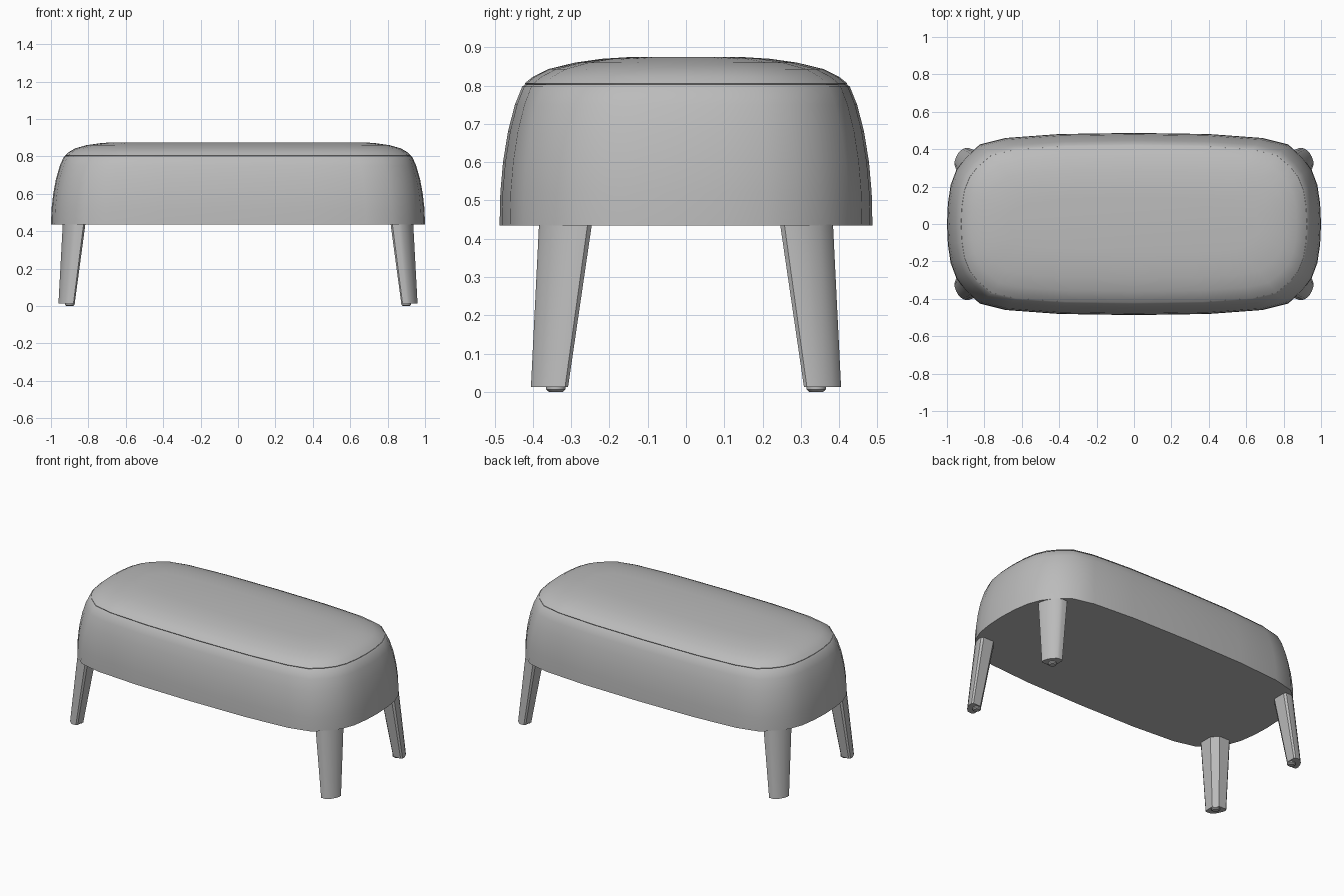
import bpy, bmesh, math

cube = bpy.data.objects.get("Cube")
if cube:
    bpy.data.objects.remove(cube, do_unlink=True)

fabric = bpy.data.materials.new("plain_grey")
fabric.use_nodes = True
GREY = (0.5, 0.5, 0.5, 1.0)
fabric.diffuse_color = GREY
fabric.node_tree.nodes["Principled BSDF"].inputs["Base Color"].default_value = GREY


def loft(name, rings, angle=35):
    """Skin a stack of equal-length point rings and cap both ends."""
    bm = bmesh.new()
    loops = [[bm.verts.new(p) for p in ring] for ring in rings]
    for a, b in zip(loops, loops[1:]):
        for i in range(len(a)):
            j = (i + 1) % len(a)
            bm.faces.new((a[i], a[j], b[j], b[i]))
    bm.faces.new(loops[0][::-1])
    bm.faces.new(loops[-1])
    bmesh.ops.recalc_face_normals(bm, faces=bm.faces)
    mesh = bpy.data.meshes.new(name)
    bm.to_mesh(mesh)
    bm.free()
    mesh.materials.append(fabric)
    obj = bpy.data.objects.new(name, mesh)
    bpy.context.collection.objects.link(obj)
    bpy.ops.object.select_all(action="DESELECT")
    obj.select_set(True)
    bpy.context.view_layer.objects.active = obj
    bpy.ops.object.shade_smooth_by_angle(angle=math.radians(angle))
    return obj


# Quarter outline of the seat, mirrored into a full unit outline
quarter = [(1, 0), (0.995, 0.11), (0.98, 0.21), (0.95, 0.29), (0.905, 0.352),
           (0.825, 0.425), (0.685, 0.46), (0.4, 0.481), (0, 0.487)]
half = quarter + [(-x, y) for x, y in quarter[-2::-1]]
full = half + [(x, -y) for x, y in half[-2:0:-1]]
outline = [(x, y / 0.487) for x, y in full]


def seat_rings(profile):
    return [[(x * hx, y * hy, z) for x, y in outline] for hx, hy, z in profile]


# Upholstered body: half width, half depth, height
loft("seat_body", seat_rings([
    (1.0, 0.487, 0.435), (0.997, 0.485, 0.52), (0.988, 0.478, 0.60),
    (0.973, 0.465, 0.68), (0.953, 0.447, 0.75), (0.932, 0.428, 0.797),
    (0.925, 0.421, 0.803), (0.914, 0.411, 0.798)]), 50)

# Domed top cushion, tucked into the seam
loft("top_cushion", seat_rings([
    (0.912, 0.409, 0.79), (0.924, 0.421, 0.806), (0.905, 0.40, 0.823),
    (0.87, 0.36, 0.843), (0.81, 0.29, 0.86), (0.74, 0.22, 0.870),
    (0.68, 0.14, 0.875)]), 50)

# Leg section: rounded outer face and chamfered inner corner, in a unit box
section = [(0.3, 0), (0.9, 0), (1, 0.08), (1, 0.25), (0.9, 0.52), (0.75, 0.75),
           (0.5, 0.96), (0.35, 1), (0.08, 1), (0, 0.9), (0, 0.3)]


def leg_ring(x0, x1, y0, y1, z, sx, sy):
    return [(sx * (x0 + u * (x1 - x0)), sy * (y0 + v * (y1 - y0)), z) for u, v in section]


def foot_ring(radius, z, sx, sy):
    turns = [2 * math.pi * i / 16 for i in range(16)]
    return [(sx * 0.9 + radius * math.cos(t), sy * 0.34 + radius * math.sin(t), z) for t in turns]


for side, sx in (("left", 1), ("right", -1)):
    for end, sy in (("front", -1), ("back", 1)):
        loft(f"{end}_{side}_leg", [
            leg_ring(0.873, 0.96, 0.308, 0.405, 0.013, sx, sy),
            leg_ring(0.816, 0.937, 0.246, 0.384, 0.437, sx, sy)])
        loft(f"{end}_{side}_foot_pad", [
            foot_ring(0.018, 0, sx, sy), foot_ring(0.025, 0.006, sx, sy),
            foot_ring(0.025, 0.015, sx, sy)])
